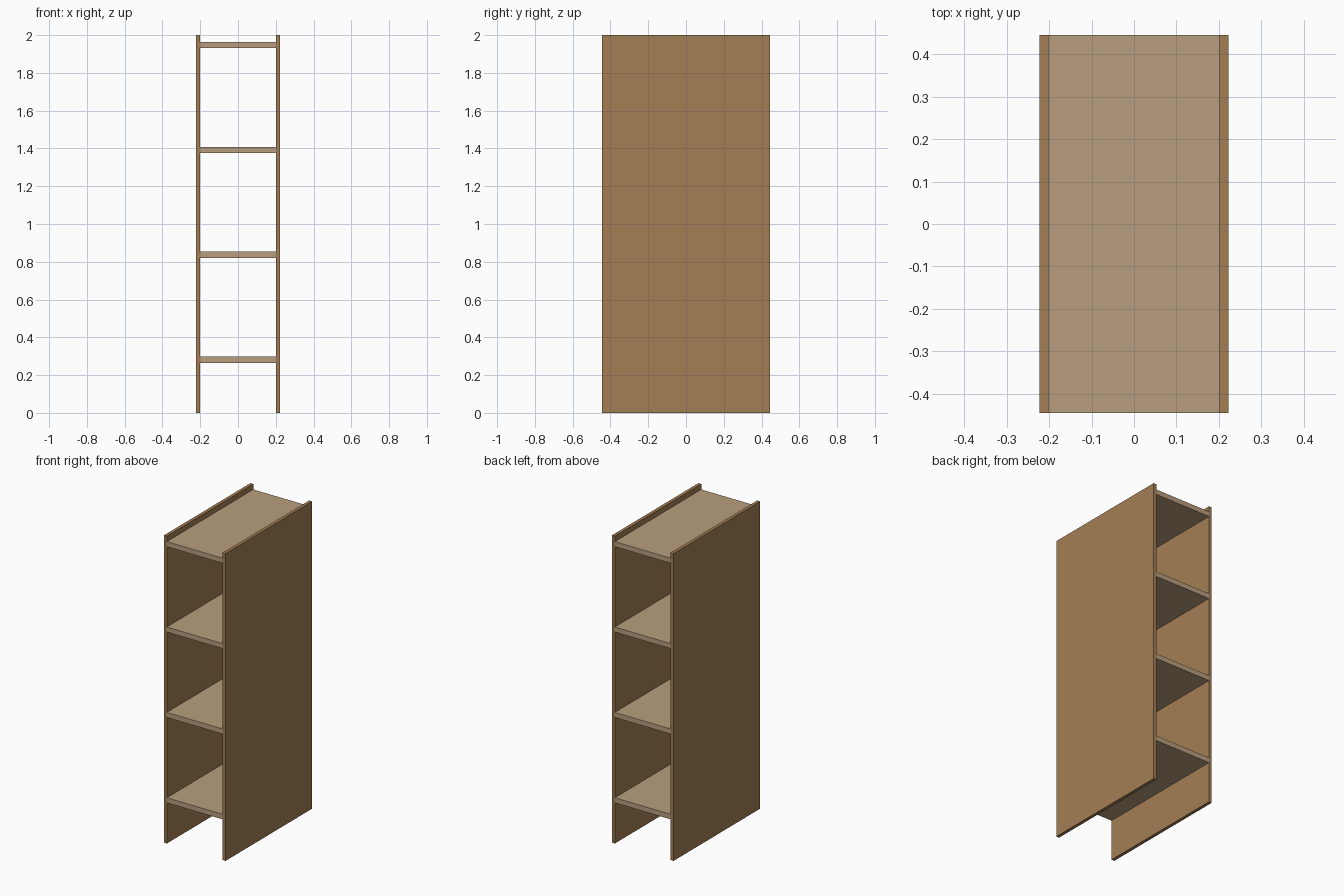
import bpy

if "Cube" in bpy.data.objects:
    bpy.data.objects.remove(bpy.data.objects["Cube"])

W, D, H = 0.444, 0.889, 2.0      # overall width, depth, height
PANEL, SHELF = 0.021, 0.033      # board thicknesses


def material(name, rgb):
    m = bpy.data.materials.new(name)
    m.diffuse_color = (*rgb, 1)
    m.use_nodes = True
    m.node_tree.nodes["Principled BSDF"].inputs["Base Color"].default_value = m.diffuse_color
    return m


def board(name, centre, size, mat):
    bpy.ops.mesh.primitive_cube_add(size=1, location=centre)
    ob = bpy.context.object
    ob.name = name
    ob.scale = size
    bpy.ops.object.transform_apply(location=False, rotation=False, scale=True)
    ob.data.materials.append(mat)


dark_wood = material("dark_wood", (0.37, 0.21, 0.09))
light_wood = material("light_wood", (0.48, 0.34, 0.21))

# Upright side panels
for side, s in (("left", -1), ("right", 1)):
    board(f"{side}_side_panel", (s * (W - PANEL) / 2, 0, H / 2), (PANEL, D, H), dark_wood)

# Evenly spaced shelves between the panels
for i in range(4):
    board(f"shelf_{i + 1}", (0, 0, 0.281 + i * 0.5556), (W - 2 * PANEL, D, SHELF), light_wood)
